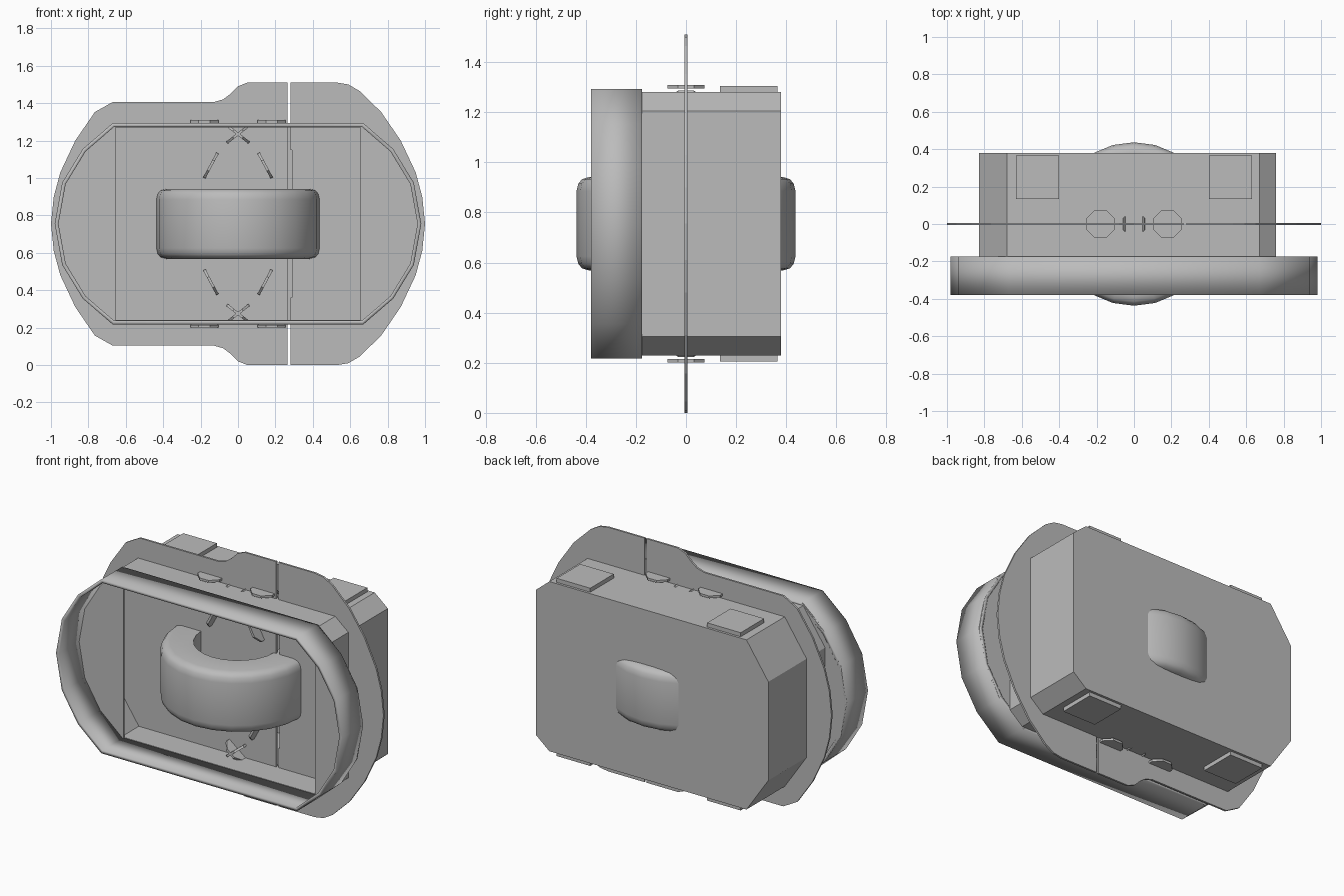
import bpy, bmesh, math
from mathutils import Matrix

cube = bpy.data.objects.get("Cube")
if cube:
    bpy.data.objects.remove(cube, do_unlink=True)

MID = 0.755  # height of the horizontal symmetry plane

grey = bpy.data.materials.new("plain_grey")
grey.use_nodes = True
colour = (0.5, 0.5, 0.5, 1)
grey.diffuse_color = colour
grey.node_tree.nodes["Principled BSDF"].inputs["Base Color"].default_value = colour


def finish(name, bm, smooth=None):
    bmesh.ops.recalc_face_normals(bm, faces=bm.faces)
    mesh = bpy.data.meshes.new(name)
    bm.to_mesh(mesh)
    bm.free()
    mesh.materials.append(grey)
    obj = bpy.data.objects.new(name, mesh)
    bpy.context.collection.objects.link(obj)
    if smooth:
        bpy.ops.object.select_all(action='DESELECT')
        obj.select_set(True)
        bpy.context.view_layer.objects.active = obj
        bpy.ops.object.shade_smooth_by_angle(angle=math.radians(smooth))
    return obj


def closed(upper):
    """Complete an upper half outline with its reflection below MID."""
    lower = [(x, 2 * MID - z) for x, z in reversed(upper) if abs(z - MID) > 1e-4]
    return upper + lower


def prism(name, outline, y0, y1, open_front=False, open_back=False, wall=0, smooth=None):
    bm = bmesh.new()
    face = bm.faces.new([bm.verts.new((x, y0, z)) for x, z in outline])
    new = bmesh.ops.extrude_face_region(bm, geom=[face], use_keep_orig=True)["geom"]
    bmesh.ops.translate(bm, vec=(0, y1 - y0, 0),
                        verts=[v for v in new if isinstance(v, bmesh.types.BMVert)])
    bmesh.ops.recalc_face_normals(bm, faces=bm.faces)
    caps = [f for f in bm.faces if abs(f.normal.y) > 0.9]
    drop = [f for f in caps if (open_front and f.calc_center_median().y < (y0 + y1) / 2)
            or (open_back and f.calc_center_median().y > (y0 + y1) / 2)]
    bmesh.ops.delete(bm, geom=drop, context='FACES')
    obj = finish(name, bm, smooth)
    if wall:
        mod = obj.modifiers.new("wall", 'SOLIDIFY')
        mod.thickness = wall
        mod.offset = -1
        mod.use_even_offset = True
    return obj


# Thin flange plate, in two pieces with a slit between them
left_edge = [(-1, MID), (-0.985, 0.9), (-0.95, 1.03), (-0.87, 1.2), (-0.765, 1.353),
             (-0.67, 1.406), (-0.13, 1.406), (-0.08, 1.42), (-0.04, 1.45), (0, 1.49),
             (0.05, 1.51), (0.265, 1.51)]
right_edge = [(0.28, 1.15), (0.28, 1.51), (0.53, 1.51), (0.59, 1.5), (0.65, 1.465),
              (0.765, 1.353), (0.87, 1.2), (0.95, 1.03), (0.985, 0.9), (1, MID)]
prism("flange_plate_wide", closed(left_edge), -0.006, 0.006)
prism("flange_plate_narrow", closed([(0.29, 1.15)] + right_edge), -0.006, 0.006)

# Collar ring at the front, with a floor panel at each rounded end
arc = [(-0.98, MID), (-0.94, 0.975), (-0.83, 1.155), (-0.67, 1.293)]
ring = arc + [(-x, z) for x, z in reversed(arc)]
prism("collar", closed(ring), -0.38, -0.175, True, True, wall=0.02, smooth=30)
for side, label in ((1, "right"), (-1, "left")):
    panel = [(side * x, z) for x, z in arc + [(-0.655, 1.293)]]
    prism("collar_floor_" + label, closed(panel), -0.183, -0.175)

# Rear housing, open to the front, with chamfered corners
housing = [(-0.83, 1.06), (-0.68, 1.28), (0.67, 1.28), (0.76, 1.205)]
prism("housing", closed(housing), -0.175, 0.38, open_front=True, wall=0.01)

# Raised pads on the top and bottom of the housing
for x in (-0.515, 0.515):
    for sign in (1, -1):
        bm = bmesh.new()
        bmesh.ops.create_cube(bm, size=1, matrix=Matrix.Translation((x, 0.25, MID + sign * 0.535))
                              @ Matrix.Diagonal((0.23, 0.23, 0.03, 1)))
        finish("housing_pad", bm)

# Small octagonal discs through the plate
for cx, cz, tilt in ((0.18, 1.302, 0), (0.145, 1.067, 62), (0, 1.235, 38)):
    for sx in (1, -1):
        for sz in (1, -1):
            bm = bmesh.new()
            place = (Matrix.Translation((sx * cx, 0, MID + sz * (cz - MID)))
                     @ Matrix.Rotation(math.radians(tilt * sx * sz), 4, 'Y')
                     @ Matrix.Rotation(math.radians(22.5), 4, 'Z'))
            bmesh.ops.create_cone(bm, cap_ends=True, segments=8, radius1=0.081,
                                  radius2=0.081, depth=0.014, matrix=place)
            finish("small_disc", bm)

# Wheel lying on its side, with rounded rims and an open centre
bm = bmesh.new()
half = [(0.25, 0.187), (0.385, 0.187), (0.415, 0.178), (0.43, 0.16), (0.437, 0.13)]
profile = half + [(r, -h) for r, h in reversed(half)]
verts = [bm.verts.new((r, 0, MID + h)) for r, h in profile]
edges = [bm.edges.new((a, b)) for a, b in zip(verts, verts[1:] + verts[:1])]
bmesh.ops.spin(bm, geom=verts + edges, cent=(0, 0, 0), axis=(0, 0, 1),
               angle=math.tau, steps=24, use_merge=True)
bmesh.ops.remove_doubles(bm, verts=bm.verts, dist=0.0005)
finish("wheel", bm, smooth=40)
